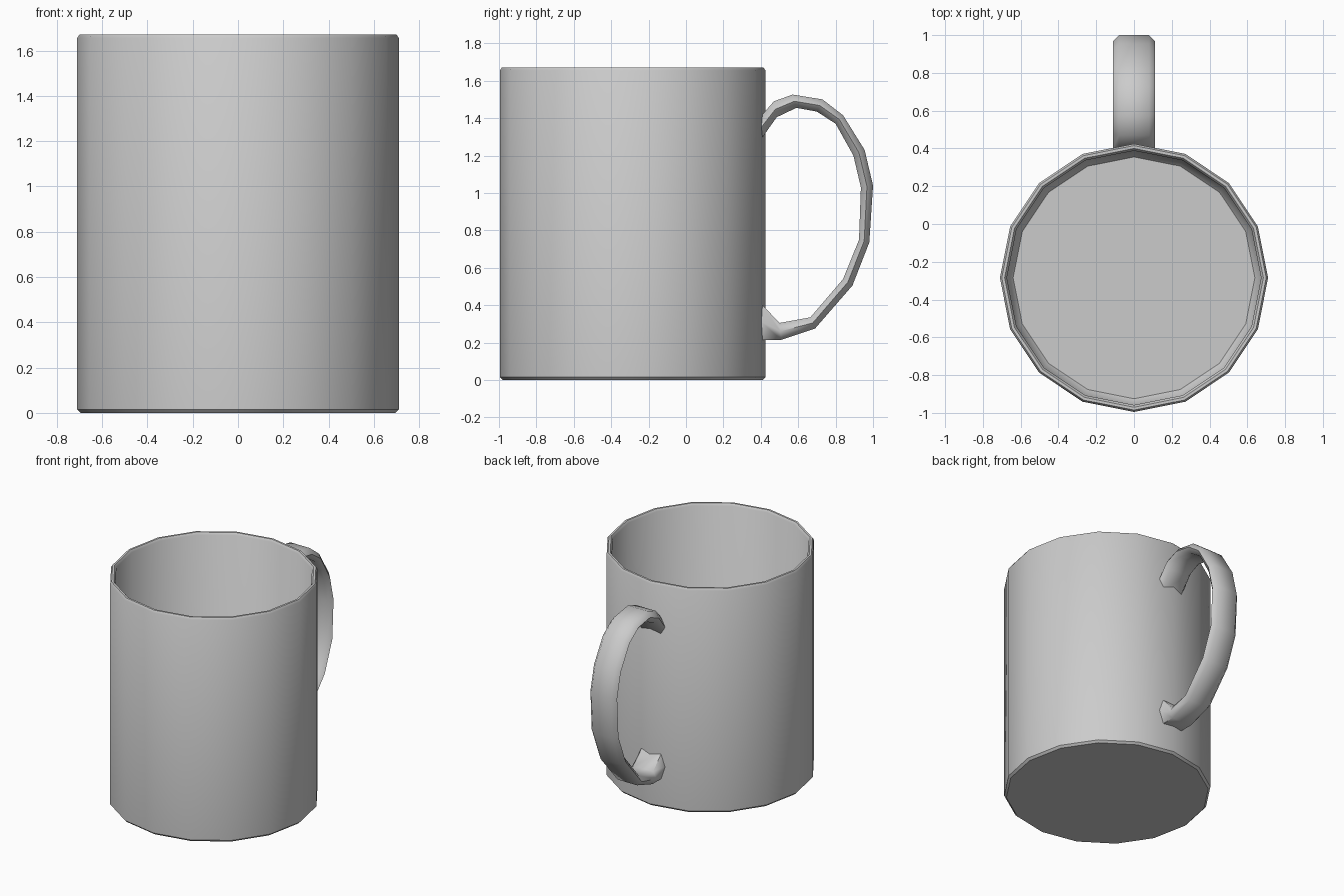
import bpy, math

if "Cube" in bpy.data.objects:
    bpy.data.objects.remove(bpy.data.objects["Cube"])

def make_object(name, verts, faces, angle):
    mesh = bpy.data.meshes.new(name)
    mesh.from_pydata(verts, [], faces)
    mesh.update()
    ob = bpy.data.objects.new(name, mesh)
    bpy.context.collection.objects.link(ob)
    bpy.ops.object.select_all(action='DESELECT')
    ob.select_set(True)
    bpy.context.view_layer.objects.active = ob
    bpy.ops.object.mode_set(mode='EDIT')
    bpy.ops.mesh.select_all(action='SELECT')
    bpy.ops.mesh.normals_make_consistent(inside=False)
    bpy.ops.object.mode_set(mode='OBJECT')
    bpy.ops.object.shade_smooth_by_angle(angle=math.radians(angle))
    return ob

def skin(name, rings, angle):
    """Bridge equal-sized rings of points and cap both ends."""
    n = len(rings[0])
    verts = [p for ring in rings for p in ring]
    faces = [(i * n + j, i * n + (j + 1) % n, (i + 1) * n + (j + 1) % n, (i + 1) * n + j)
             for i in range(len(rings) - 1) for j in range(n)]
    faces += [tuple(range(n)), tuple(range(len(verts) - n, len(verts)))]
    return make_object(name, verts, faces, angle)

# Cup body: 16-sided lathe, outside from the base up, over the rim, down inside
SIDES, CENTRE_Y = 16, -0.285
profile = [(0.695, 0), (0.71, 0.015), (0.71, 1.655), (0.70, 1.67),
           (0.685, 1.67), (0.673, 1.655), (0.673, 0.09), (0.64, 0.05)]
rings = [[(r * math.cos(math.tau * k / SIDES),
           CENTRE_Y + r * math.sin(math.tau * k / SIDES), z) for k in range(SIDES)]
         for r, z in profile]
skin("cup_body", rings, 40)

# Handle: flat strap with chamfered sides, given as (outer, inner) points in y, z
path = [((0.40, 1.41), (0.40, 1.285)), ((0.47, 1.49), (0.485, 1.405)),
        ((0.57, 1.526), (0.59, 1.455)), ((0.73, 1.50), (0.70, 1.435)),
        ((0.84, 1.415), (0.80, 1.37)), ((0.955, 1.23), (0.895, 1.20)),
        ((1.0, 1.04), (0.935, 1.03)), ((0.98, 0.735), (0.925, 0.75)),
        ((0.89, 0.505), (0.84, 0.54)), ((0.69, 0.275), (0.665, 0.335)),
        ((0.51, 0.215), (0.50, 0.305)), ((0.40, 0.215), (0.40, 0.41))]
rings = []
for outer, inner in path:
    mid = [(a + b) / 2 for a, b in zip(outer, inner)]
    rings.append([(x, *p) for x, p in ((-0.08, outer), (0.08, outer), (0.11, mid),
                                       (0.08, inner), (-0.08, inner), (-0.11, mid))])
skin("handle", rings, 60)
